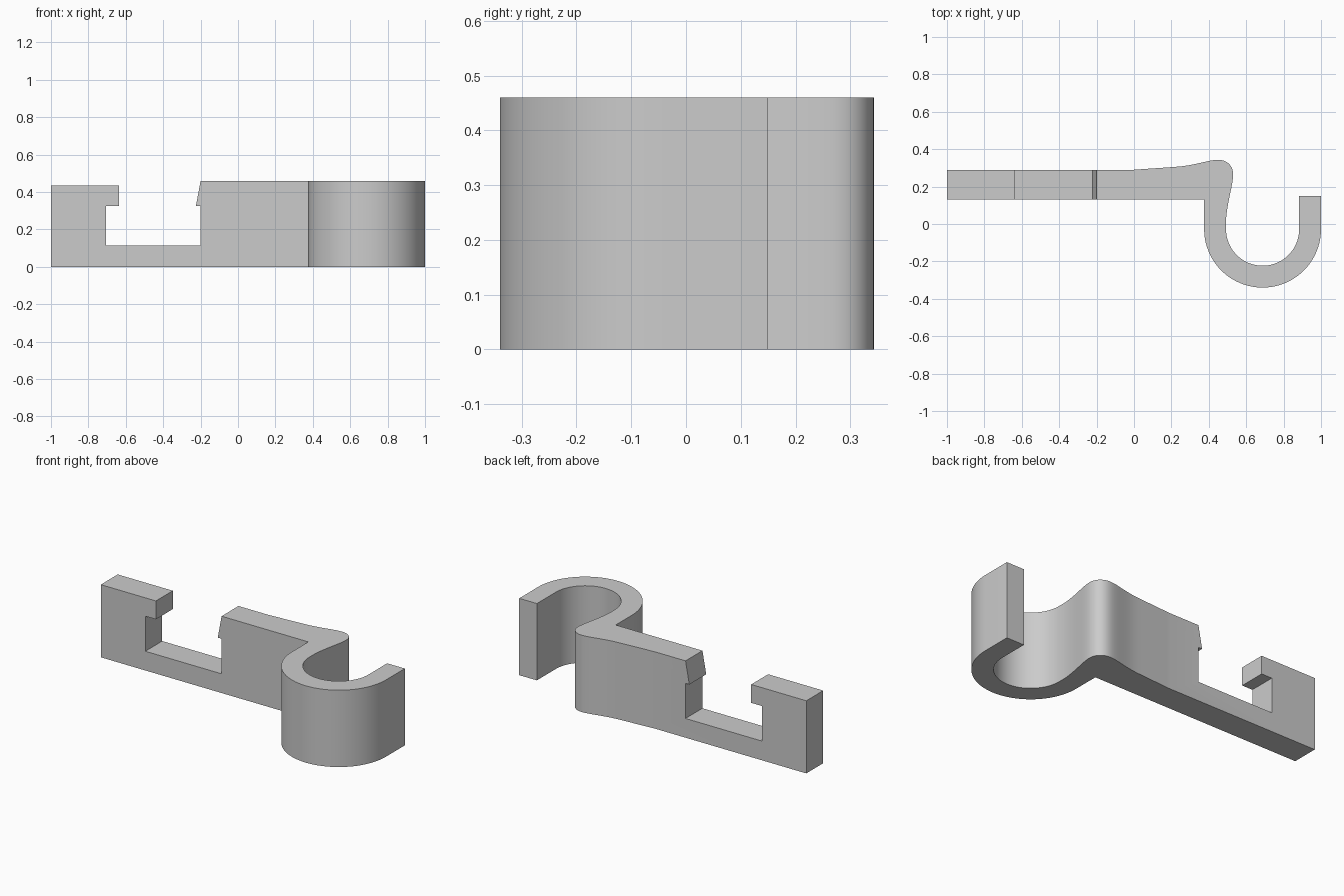
import bpy, bmesh, math
from mathutils import Vector
from mathutils.geometry import interpolate_bezier

cube = bpy.data.objects.get("Cube")
if cube:
    bpy.data.objects.remove(cube)

grey = bpy.data.materials.new("plain_grey")
grey.use_nodes = True
colour = (0.6, 0.6, 0.6, 1)
grey.diffuse_color = colour
grey.node_tree.nodes["Principled BSDF"].inputs["Base Color"].default_value = colour


def prism(name, points, direction):
    """Closed outline swept along a direction."""
    bm = bmesh.new()
    face = bm.faces.new([bm.verts.new(p) for p in points])
    swept = bmesh.ops.extrude_face_region(bm, geom=[face])["geom"]
    bmesh.ops.translate(bm, vec=direction,
                        verts=[v for v in swept if isinstance(v, bmesh.types.BMVert)])
    bmesh.ops.recalc_face_normals(bm, faces=bm.faces)
    mesh = bpy.data.meshes.new(name)
    bm.to_mesh(mesh)
    bm.free()
    mesh.materials.append(grey)
    obj = bpy.data.objects.new(name, mesh)
    bpy.context.collection.objects.link(obj)
    return obj


def arc(centre, radius, start, end, steps=40):
    angles = [math.radians(start + (end - start) * i / steps) for i in range(steps + 1)]
    return [(centre[0] + radius * math.cos(a), centre[1] + radius * math.sin(a)) for a in angles]


def bezier(a, b, c, d, steps=12):
    curve = interpolate_bezier(*[Vector((*p, 0)) for p in (a, b, c, d)], steps)
    return [(p.x, p.y) for p in curve[1:]]


# Plan outline: straight arm, round hook, flared lip
centre = (0.6875, -0.0275)
plan = [(-1, 0.13), (0.375, 0.13)]
plan += arc(centre, 0.3125, 180, 360)
plan += [(1, 0.15), (0.883, 0.15)]
plan += arc(centre, 0.1955, 360, 180)
plan += bezier(plan[-1], (0.485, 0.08), (0.53, 0.2), (0.53, 0.265))
plan += bezier(plan[-1], (0.53, 0.315), (0.495, 0.343), (0.45, 0.343))
plan += bezier(plan[-1], (0.4, 0.343), (0.33, 0.315), (0.24, 0.307))
plan += bezier(plan[-1], (0.15, 0.3), (0.08, 0.296), (0, 0.29))
plan += [(-1, 0.29)]
hook = prism("clip_hook", [(x, y, 0) for x, y in plan], (0, 0, 0.46))

# Notch with an overhanging lip on one side and a slanted tooth on the other
notch = [(-0.2, 0.115), (-0.705, 0.115), (-0.705, 0.325), (-0.635, 0.325),
         (-0.635, 0.435), (-1.1, 0.435), (-1.1, 0.6), (-0.174, 0.6),
         (-0.225, 0.325), (-0.2, 0.325)]
cutter = prism("notch_cutter", [(x, 0, z) for x, z in notch], (0, 0.5, 0))
cutter.hide_render = True

cut = hook.modifiers.new("notch", "BOOLEAN")
cut.operation = "DIFFERENCE"
cut.solver = "EXACT"
cut.object = cutter
bpy.context.view_layer.objects.active = hook
hook.select_set(True)
bpy.ops.object.modifier_apply(modifier=cut.name)
bpy.data.objects.remove(cutter)
bpy.ops.object.shade_smooth_by_angle(angle=math.radians(30))
